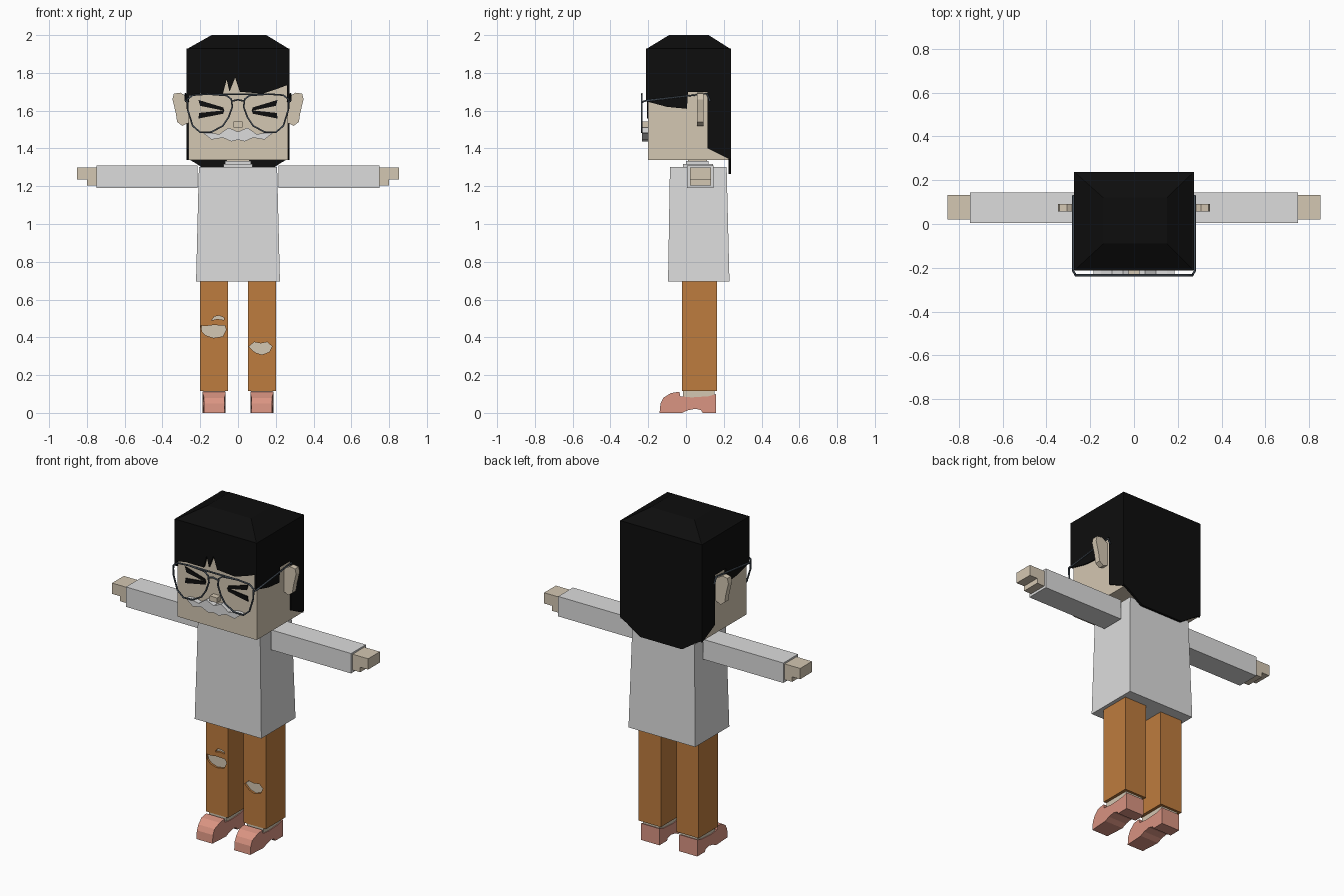
import bpy, bmesh
from mathutils import Vector

cube = bpy.data.objects.get("Cube")
if cube:
    bpy.data.objects.remove(cube, do_unlink=True)


def material(name, rgb):
    lin = [((c / 255 + 0.055) / 1.055) ** 2.4 for c in rgb]
    m = bpy.data.materials.new(name)
    m.use_nodes = True
    m.diffuse_color = (*lin, 1)
    m.node_tree.nodes["Principled BSDF"].inputs["Base Color"].default_value = (*lin, 1)
    return m


SKIN = material("skin", (212, 199, 178))
HAIR = material("black hair", (13, 13, 13))
WHITE = material("pale grey", (220, 220, 220))
PANTS = material("tan brown", (190, 124, 62))
SHOE = material("salmon", (218, 148, 130))
WIRE = material("slate wire", (72, 82, 92))


def finish(name, bm, mat):
    bmesh.ops.recalc_face_normals(bm, faces=bm.faces)
    me = bpy.data.meshes.new(name)
    bm.to_mesh(me)
    bm.free()
    me.materials.append(mat)
    ob = bpy.data.objects.new(name, me)
    bpy.context.collection.objects.link(ob)
    return ob


def loft(name, lower, upper, mat):
    """Solid between two matching outlines."""
    bm = bmesh.new()
    a = [bm.verts.new(p) for p in lower]
    b = [bm.verts.new(p) for p in upper]
    bm.faces.new(a)
    bm.faces.new(b)
    for i in range(len(a)):
        j = (i + 1) % len(a)
        bm.faces.new((a[i], a[j], b[j], b[i]))
    return finish(name, bm, mat)


def rect(x0, x1, y0, y1, z):
    return [(x0, y0, z), (x1, y0, z), (x1, y1, z), (x0, y1, z)]


def box(name, x, y, z, mat):
    return loft(name, rect(*x, *y, z[0]), rect(*x, *y, z[1]), mat)


def slab_y(name, pts, y0, y1, mat):
    return loft(name, [(x, y0, z) for x, z in pts], [(x, y1, z) for x, z in pts], mat)


def slab_x(name, pts, x0, x1, mat):
    return loft(name, [(x0, y, z) for y, z in pts], [(x1, y, z) for y, z in pts], mat)


def wire(name, pts, closed=False, kind="POLY"):
    cu = bpy.data.curves.new(name, "CURVE")
    cu.dimensions = "3D"
    cu.bevel_depth = 0.005
    cu.bevel_resolution = 1
    cu.use_fill_caps = True
    sp = cu.splines.new("POLY")
    sp.points.add(len(pts) - 1)
    for p, co in zip(sp.points, pts):
        p.co = (*co, 1)
    sp.use_cyclic_u = closed
    cu.materials.append(WIRE)
    ob = bpy.data.objects.new(name, cu)
    bpy.context.collection.objects.link(ob)
    return ob


def mirrored(half):
    return half + [(-x, z) for x, z in reversed(half) if x > 0]


# Head and hair
box("head", (-.262, .265), (-.2, .225), (1.34, 1.92), SKIN)
loft("hair_crown", rect(-.273, .273, -.213, .238, 1.925),
     rect(-.14, .15, -.09, .12, 2.0), HAIR)
fringe = [(-.273, 1.93), (-.273, 1.65), (-.255, 1.68), (-.2, 1.69), (-.08, 1.69),
          (-.06, 1.765), (-.045, 1.70), (-.015, 1.775), (.01, 1.70), (.13, 1.69),
          (.22, 1.72), (.273, 1.74), (.273, 1.93)]
slab_y("hair_fringe", fringe, -.213, -.199, HAIR)
side_hair = [(-.213, 1.93), (-.213, 1.65), (-.1, 1.62), (.005, 1.61), (.01, 1.70),
             (.115, 1.70), (.115, 1.4), (.235, 1.34), (.235, 1.93)]
slab_y("hair_back", mirrored([(.273, 1.93), (.273, 1.35), (.23, 1.325), (.14, 1.265)]),
       .224, .238, HAIR)

ear = [(.262, 1.67), (.305, 1.695), (.34, 1.69), (.347, 1.66), (.33, 1.59),
       (.322, 1.54), (.295, 1.52), (.262, 1.535)]
lens = [(.03, 1.62), (.035, 1.66), (.06, 1.68), (.16, 1.688), (.24, 1.682), (.268, 1.66),
        (.265, 1.6), (.24, 1.52), (.2, 1.485), (.14, 1.487), (.08, 1.52), (.05, 1.565)]
eye_upper = [(.21, 1.657), (.2, 1.625), (.072, 1.6), (.078, 1.617)]
eye_lower = [(.21, 1.558), (.205, 1.588), (.072, 1.602), (.078, 1.584)]

for s, side in ((1, "left"), (-1, "right")):
    def flip(pts):
        return [(s * x, z) for x, z in pts]
    slab_x(side + "_side_hair", side_hair, s * .26, s * .273, HAIR)
    slab_y(side + "_ear", flip(ear), .057, .092, SKIN)
    slab_y(side + "_eye_upper", flip(eye_upper), -.206, -.199, HAIR)
    slab_y(side + "_eye_lower", flip(eye_lower), -.206, -.199, HAIR)
    wire(side + "_lens_rim", [(x, -.234, z) for x, z in flip(lens)], True)
    wire(side + "_temple", [(s * .266, -.234, 1.645), (s * .278, -.215, 1.652),
                            (s * .278, .11, 1.69), (s * .278, .128, 1.65)])
wire("glasses_top_bar", [(-.16, -.234, 1.687), (.16, -.234, 1.687)])
wire("glasses_bridge", [(-.035, -.234, 1.65), (0, -.234, 1.658), (.035, -.234, 1.65)])

# Nose and moustache
box("nose", (-.024, .024), (-.235, -.199), (1.512, 1.542), SKIN)
half = [(0, 1.488), (.05, 1.51), (.1, 1.475), (.15, 1.485), (.185, 1.482),
        (.14, 1.447), (.08, 1.457), (.035, 1.437), (0, 1.446)]
stache = half + [(-x, z) for x, z in reversed(half[1:-1])]
slab_y("moustache", stache, -.232, -.199, WHITE)

# Sweater, collar and neck
loft("sweater_body", rect(-.222, .222, -.095, .23, .695),
     rect(-.207, .207, -.085, .215, 1.302), WHITE)
box("collar_base", (-.078, .078), (-.015, .142), (1.295, 1.318), WHITE)
box("collar_band", (-.07, .07), (0, .12), (1.31, 1.333), WHITE)
box("neck", (-.06, .06), (.01, .11), (1.3, 1.35), SKIN)

# Ragged tears on the trouser fronts
tears = {
    "right": [[(-.197, .462), (-.17, .46), (-.13, .465), (-.07, .462), (-.063, .44),
               (-.08, .405), (-.13, .397), (-.17, .41), (-.19, .43)],
              [(-.14, .49), (-.125, .51), (-.1, .515), (-.075, .505), (-.075, .492),
               (-.11, .497)]],
    "left": [[(.058, .35), (.085, .375), (.12, .368), (.155, .375), (.18, .352),
              (.165, .322), (.125, .308), (.09, .32)]],
}
shoe = [(-.14, 0), (-.02, 0), (.01, .014), (.05, .022), (.08, .014), (.088, 0), (.16, 0),
        (.16, .1), (.12, .088), (.03, .082), (-.03, .088), (-.035, .112),
        (-.08, .105), (-.12, .08), (-.135, .05)]

for s, side in ((1, "left"), (-1, "right")):
    def span(a, b):
        return tuple(sorted((s * a, s * b)))
    # Arms
    box(side + "_sleeve", span(.215, .75), (.005, .145), (1.19, 1.31), WHITE)
    box(side + "_hand", span(.745, .853), (.02, .132), (1.235, 1.3), SKIN)
    box(side + "_fingers", span(.745, .8), (.02, .132), (1.205, 1.236), SKIN)

    # Trousers with the tears cut out, bare leg inside
    leg = box(side + "_trouser_leg", span(.052, .2), (-.02, .165), (.115, .72), PANTS)
    box(side + "_bare_leg", span(.058, .194), (-.008, .155), (.125, .6), SKIN)
    box(side + "_ankle", span(.07, .182), (-.015, .15), (.07, .125), SKIN)
    for pts in tears[side]:
        cutter = slab_y("tear_cutter", pts, -.05, .01, PANTS)
        cutter.hide_render = True
        mod = leg.modifiers.new("tear", "BOOLEAN")
        mod.operation = "DIFFERENCE"
        mod.solver = "EXACT"
        mod.object = cutter
        bpy.context.view_layer.objects.active = leg
        bpy.ops.object.modifier_apply(modifier=mod.name)
        bpy.data.objects.remove(cutter, do_unlink=True)

    # Shoes
    ob = slab_x(side + "_shoe", shoe, s * .065, s * .187, SHOE)
    for v in ob.data.vertices:
        if v.co.y < -.11:
            v.co.x = s * .126 + (v.co.x - s * .126) * .88
